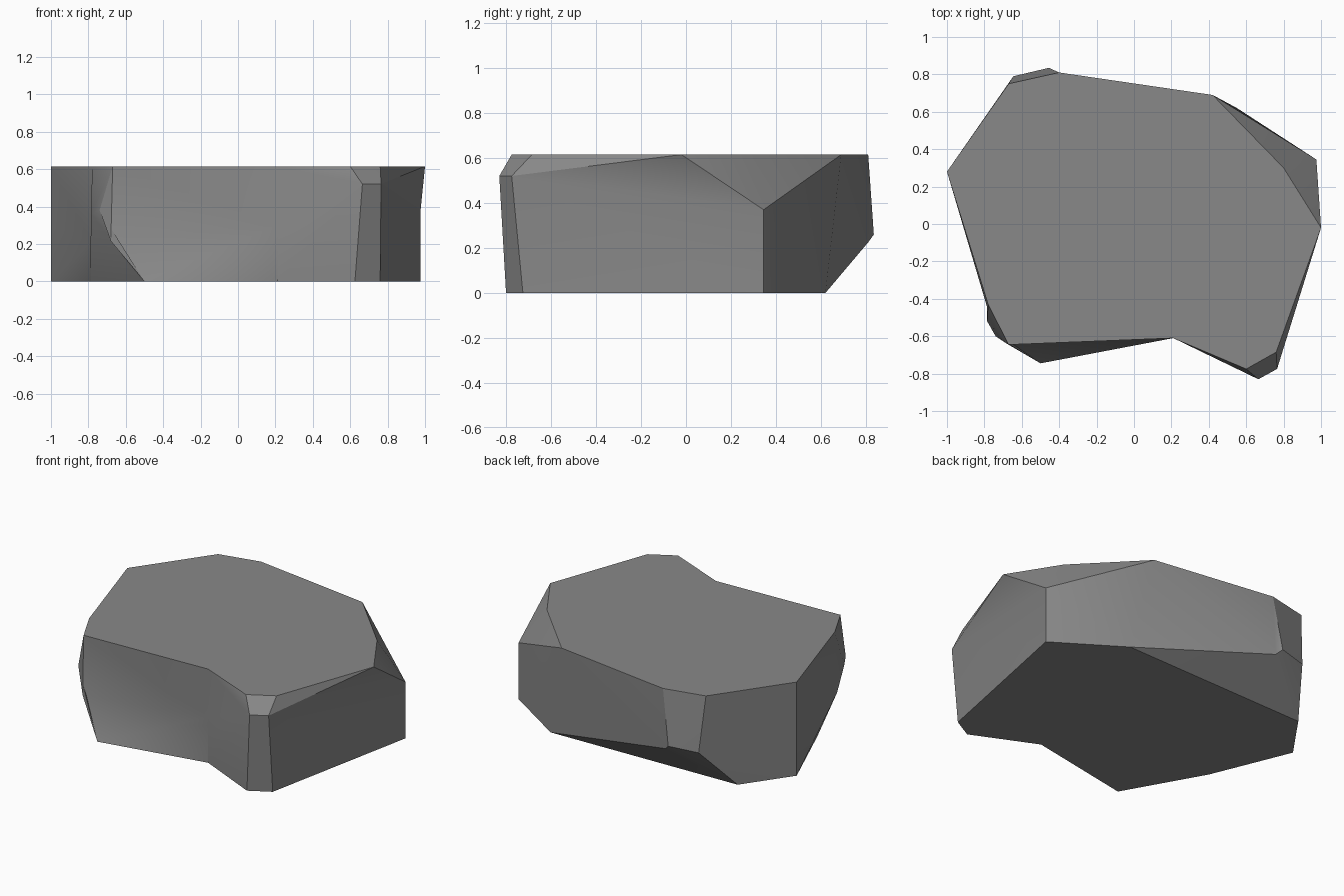
import bpy
import bmesh
import math

default_cube = bpy.data.objects.get("Cube")
if default_cube:
    bpy.data.objects.remove(default_cube, do_unlink=True)

HEIGHT = 0.615

# Matching outlines, counter-clockwise from the front hollow.
# Repeated corners make a column taper to a point.
floor_outline = [
    (0.21, -0.61), (0.625, -0.8), (0.76, -0.725), (0.975, 0.345),
    (0.975, 0.345), (0.55, 0.62), (-0.785, 0.585), (-0.785, 0.585),
    (-0.785, 0.585), (-1, 0.28), (-0.785, -0.24), (-0.785, -0.24),
    (-0.5, -0.745), (-0.5, -0.745)]
waist_outline = [
    (0.21, -0.61, 0.3), (0.665, -0.83, 0.52), (0.765, -0.775, 0.52),
    (0.975, 0.345, 0.37), (0.975, 0.345, 0.37), (0.42, 0.69, HEIGHT),
    (-0.42, 0.81, 0.225), (-0.455, 0.835, 0.26), (-0.645, 0.79, 0.25),
    (-1, 0.28, 0.3), (-0.785, -0.446, 0.21), (-0.785, -0.52, 0.36),
    (-0.74, -0.6, 0.38), (-0.68, -0.64, 0.215)]
rim_outline = [
    (0.21, -0.61), (0.6, -0.775), (0.76, -0.685), (1, -0.02),
    (0.8, 0.3), (0.42, 0.69), (-0.4, 0.81), (-0.4, 0.81),
    (-0.67, 0.75), (-1, 0.28), (-0.78, -0.43), (-0.78, -0.43),
    (-0.67, -0.645), (-0.67, -0.645)]

bm = bmesh.new()
corners = {}


def corner(point):
    """Return the shared vertex at a point."""
    if point not in corners:
        corners[point] = bm.verts.new(point)
    return corners[point]


def add_face(verts):
    """Add a face, leaving out repeated corners."""
    unique = list(dict.fromkeys(verts))
    if len(unique) > 2:
        bm.faces.new(unique)


def add_panel(a, b, c, d):
    """Fill a side panel, split along the diagonal that bulges outward."""
    if len({a, b, c, d}) < 4:
        add_face([a, b, c, d])
        return
    normal = (b.co - a.co).cross(c.co - a.co)
    if normal.dot(d.co - a.co) <= 0:
        add_face([a, b, c])
        add_face([a, c, d])
    else:
        add_face([a, b, d])
        add_face([b, c, d])


def bridge(lower, upper):
    """Join two outlines with a band of panels."""
    for i in range(len(lower)):
        j = (i + 1) % len(lower)
        add_panel(lower[i], lower[j], upper[j], upper[i])


# Rock body: floor, waist and rim
floor = [corner((x, y, 0)) for x, y in floor_outline]
waist = [corner(point) for point in waist_outline]
rim = [corner((x, y, HEIGHT)) for x, y in rim_outline]
bridge(floor, waist)
bridge(waist, rim)
add_face(rim)
add_face(floor[::-1])
bmesh.ops.recalc_face_normals(bm, faces=bm.faces[:])

mesh = bpy.data.meshes.new("rock")
bm.to_mesh(mesh)
bm.free()
rock = bpy.data.objects.new("rock", mesh)
bpy.context.collection.objects.link(rock)

# Stone colour
stone = bpy.data.materials.new("stone_grey")
stone.use_nodes = True
grey = (0.25, 0.25, 0.25, 1)
stone.diffuse_color = grey
stone.node_tree.nodes["Principled BSDF"].inputs["Base Color"].default_value = grey
mesh.materials.append(stone)

# Soft shading across shallow bends only
bpy.context.view_layer.objects.active = rock
rock.select_set(True)
bpy.ops.object.shade_smooth_by_angle(angle=math.radians(30))
